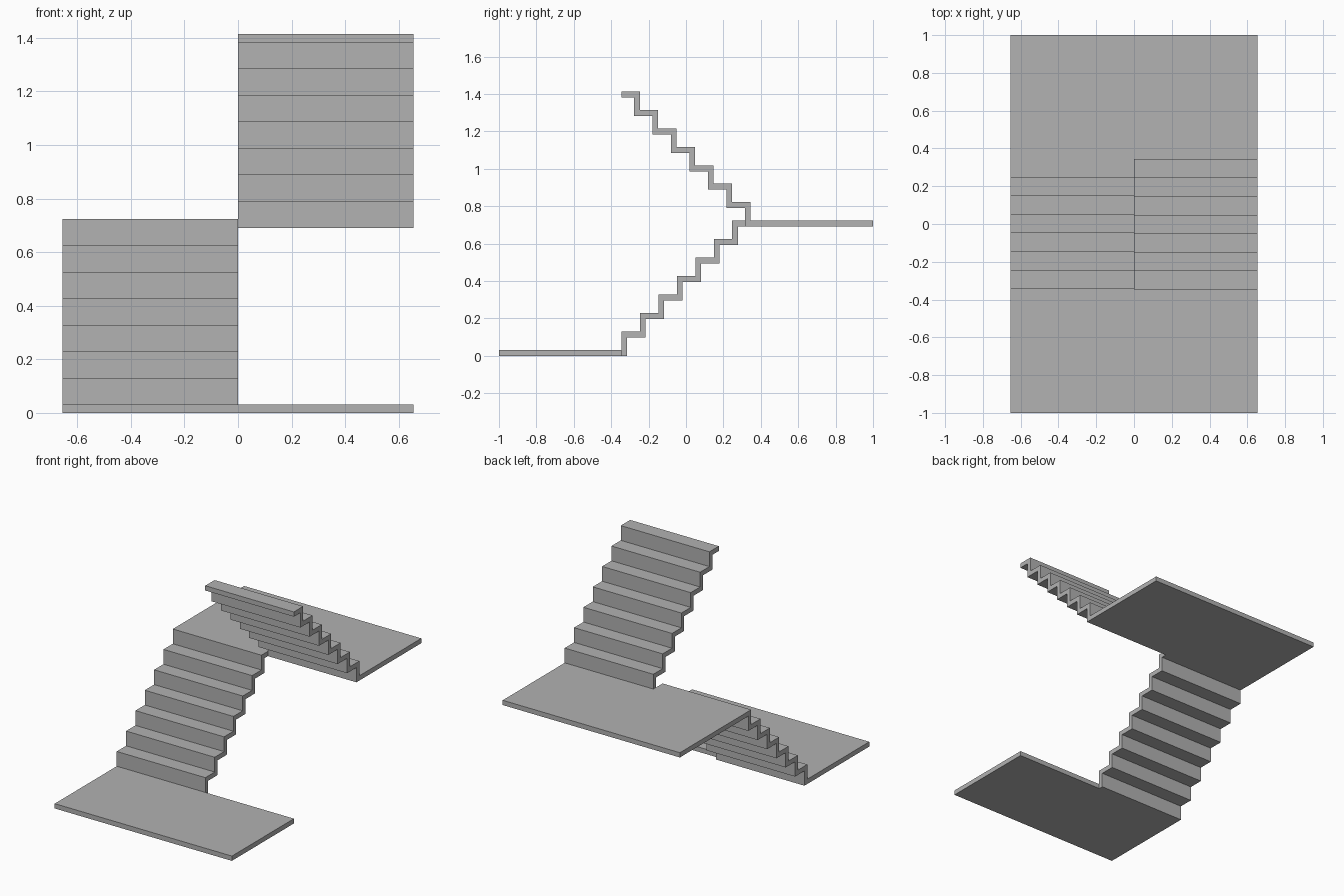
import bpy
import bmesh

cube = bpy.data.objects.get("Cube")
if cube:
    bpy.data.objects.remove(cube, do_unlink=True)

HALF_WIDTH = 0.655
STEPS = 7
PITCH = 0.0987       # rise and run of every step
SLAB = 0.032         # tread and floor thickness
RISER = 0.03         # riser thickness
EDGE = 0.345         # where the flights meet the floors
LANDING_Z = STEPS * PITCH

grey = bpy.data.materials.new("concrete_grey")
grey.use_nodes = True
colour = (0.445, 0.445, 0.445, 1)
grey.diffuse_color = colour
grey.node_tree.nodes["Principled BSDF"].inputs["Base Color"].default_value = colour


def extrude_profile(name, profile, x0, x1):
    """Sweep a side profile of (y, z) points from x0 to x1."""
    bm = bmesh.new()
    face = bm.faces.new([bm.verts.new((x0, y, z)) for y, z in profile])
    swept = bmesh.ops.extrude_face_region(bm, geom=[face])["geom"]
    verts = [v for v in swept if isinstance(v, bmesh.types.BMVert)]
    bmesh.ops.translate(bm, verts=verts, vec=(x1 - x0, 0, 0))
    bmesh.ops.recalc_face_normals(bm, faces=bm.faces)
    mesh = bpy.data.meshes.new(name)
    bm.to_mesh(mesh)
    bm.free()
    mesh.materials.append(grey)
    bpy.context.collection.objects.link(bpy.data.objects.new(name, mesh))


def floor(name, y0, y1, z):
    profile = [(y0, z), (y1, z), (y1, z + SLAB), (y0, z + SLAB)]
    extrude_profile(name, profile, -HALF_WIDTH, HALF_WIDTH)


def flight(name, direction, z, x0, x1):
    """Folded stair plate climbing along y in the given direction."""
    def point(run, height):
        return (direction * (run - EDGE), z + height)

    upper, under = [], []
    for i in range(STEPS):
        run, rise = i * PITCH, i * PITCH
        upper += [point(run, rise + SLAB if i else 0),
                  point(run, rise + PITCH + SLAB)]
        under += [point(run + RISER, rise), point(run + RISER, rise + PITCH)]
    end = STEPS * PITCH
    tip = [point(end, end + SLAB), point(end, end)]
    extrude_profile(name, upper + tip + under[::-1], x0, x1)


# Floors
floor("lower_floor", -1, -EDGE, 0)
floor("middle_landing", EDGE, 1, LANDING_Z)

# Stair flights
flight("lower_flight", 1, 0, -HALF_WIDTH, 0)
flight("upper_flight", -1, LANDING_Z, 0, HALF_WIDTH)
